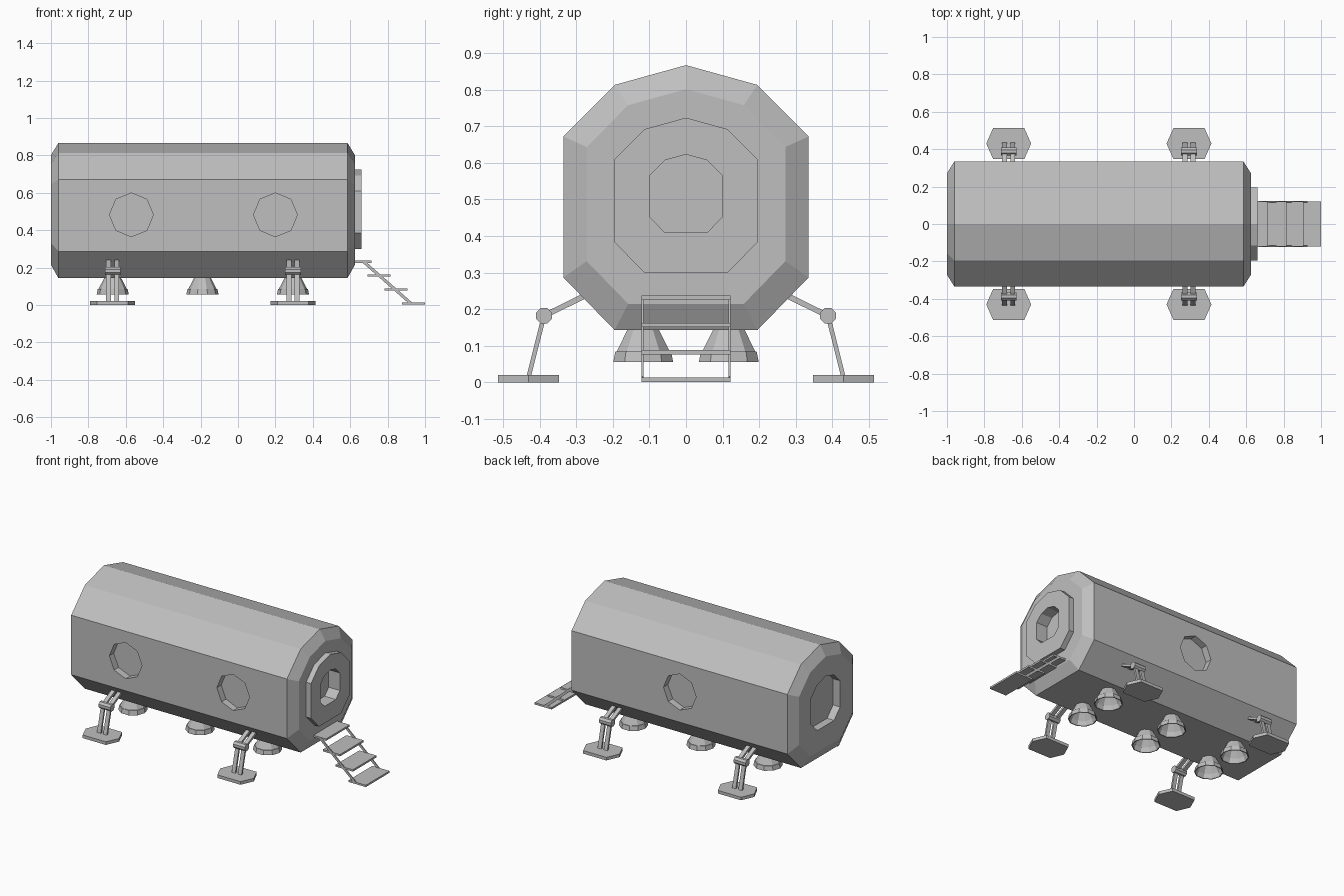
import bpy
import bmesh
from math import pi
from mathutils import Vector, Matrix

default = bpy.data.objects.get("Cube")
if default:
    bpy.data.objects.remove(default, do_unlink=True)

grey = bpy.data.materials.new("hull_grey")
grey.use_nodes = True
COLOUR = (0.52, 0.52, 0.52, 1)
grey.diffuse_color = COLOUR
grey.node_tree.nodes["Principled BSDF"].inputs["Base Color"].default_value = COLOUR


def finish(bm, name):
    bmesh.ops.recalc_face_normals(bm, faces=bm.faces)
    mesh = bpy.data.meshes.new(name)
    bm.to_mesh(mesh)
    bm.free()
    mesh.materials.append(grey)
    obj = bpy.data.objects.new(name, mesh)
    bpy.context.scene.collection.objects.link(obj)
    return obj


def loft(name, rings):
    """Skin a closed solid through rings of points."""
    bm = bmesh.new()
    loops = [[bm.verts.new(p) for p in ring] for ring in rings]
    n = len(loops[0])
    for a, b in zip(loops, loops[1:]):
        for i in range(n):
            j = (i + 1) % n
            bm.faces.new((a[i], a[j], b[j], b[i]))
    bm.faces.new(loops[0])
    bm.faces.new(loops[-1])
    return finish(bm, name)


def box(name, centre, size):
    bm = bmesh.new()
    bmesh.ops.create_cube(bm, size=1)
    bmesh.ops.transform(bm, verts=bm.verts,
                        matrix=Matrix.Translation(centre) @ Matrix.Diagonal((*size, 1)))
    return finish(bm, name)


def bar(name, start, end, width_across, thickness, across):
    """Rectangular bar between two points; across is its wide axis."""
    start, end, across = Vector(start), Vector(end), Vector(across)
    side = across * width_across / 2
    up = (end - start).normalized().cross(across) * thickness / 2
    return loft(name, [[p + side + up, p - side + up, p - side - up, p + side - up]
                       for p in (start, end)])


def prism(name, sides, radius, depth, centre, rotation):
    bm = bmesh.new()
    bmesh.ops.create_cone(bm, cap_ends=True, segments=sides, radius1=radius,
                          radius2=radius, depth=depth,
                          matrix=Matrix.Translation(centre) @ rotation)
    return finish(bm, name)


# Hull: one section scaled along x, with end hatches stepped in and out
half = [(0.195, 0.813), (0.335, 0.672), (0.335, 0.287), (0.195, 0.143)]
section = [(0, 0.867)] + half + [(-y, z) for y, z in reversed(half)]
PIVOT = 0.521
steps = [(-0.95, 0.44), (-1, 0.44), (-1, 0.81), (-0.96, 1), (0.585, 1),
         (0.625, 0.81), (0.625, 0.585), (0.66, 0.585), (0.66, 0.295), (0.58, 0.295)]
hull = loft("hull", [[(x, y * s, PIVOT + (z - PIVOT) * s) for y, z in section]
                     for x, s in steps])

# Recessed eight-sided portholes: two in front, one behind
cutters = []
for x, side in ((-0.57, -1), (0.2, -1), (-0.19, 1)):
    cutter = prism("porthole_cutter", 8, 0.117, 0.09, (x, side * 0.335, 0.482),
                   Matrix.Rotation(pi / 2, 4, 'X'))
    cutter.hide_render = True
    cutters.append(cutter)
    cut = hull.modifiers.new("porthole", 'BOOLEAN')
    cut.operation = 'DIFFERENCE'
    cut.solver = 'EXACT'
    cut.object = cutter
bpy.context.view_layer.update()
hull_eval = hull.evaluated_get(bpy.context.evaluated_depsgraph_get())
cut_mesh = bpy.data.meshes.new_from_object(hull_eval)
hull.modifiers.clear()
hull.data = cut_mesh
for cutter in cutters:
    bpy.data.objects.remove(cutter, do_unlink=True)

# Thruster nozzles: hollow two-tier bells under the hull
bell = [(0.042, 0.15), (0.076, 0.085), (0.08, 0.085), (0.086, 0.056),
        (0.08, 0.056), (0.072, 0.085), (0.036, 0.14)]
for x in (-0.67, -0.19, 0.294):
    for y in (-0.117, 0.117):
        rings = []
        for r, z in bell:
            spokes = [Matrix.Rotation(2 * pi * i / 10, 3, 'Z') @ Vector((r, 0, 0))
                      for i in range(10)]
            rings.append([p + Vector((x, y, z)) for p in spokes])
        loft("thruster_nozzle", rings)

# Landing legs: twin struts, knee roller and six-sided foot
foot = [(0.12, 0), (0.083, 0.083), (-0.083, 0.083),
        (-0.12, 0), (-0.083, -0.083), (0.083, -0.083)]
for x in (-0.67, 0.294):
    for side in (-1, 1):
        knee_y = side * 0.388
        for dx in (-0.022, 0.022):
            bar("upper_strut", (x + dx, side * 0.27, 0.24), (x + dx, knee_y, 0.182),
                0.026, 0.015, (1, 0, 0))
            bar("lower_strut", (x + dx, knee_y, 0.182), (x + dx, side * 0.43, 0.015),
                0.026, 0.012, (1, 0, 0))
        prism("knee_roller", 8, 0.023, 0.084, (x, knee_y, 0.182),
              Matrix.Rotation(pi / 2, 4, 'Y') @ Matrix.Rotation(pi / 8, 4, 'Z'))
        loft("foot_pad", [[(x + px, side * 0.43 + py, z) for px, py in foot]
                          for z in (0, 0.02)])

# Boarding steps at the front hatch
for start, end, z in ((0.62, 0.715, 0.231), (0.692, 0.815, 0.157),
                      (0.784, 0.907, 0.083), (0.877, 1.0, 0.008)):
    box("step_tread", ((start + end) / 2, 0, z), (end - start, 0.242, 0.012))
for y in (-0.119, 0.119):
    bar("step_rail", (0.672, y, 0.231), (0.923, y, 0.01), 0.006, 0.016, (0, 1, 0))
